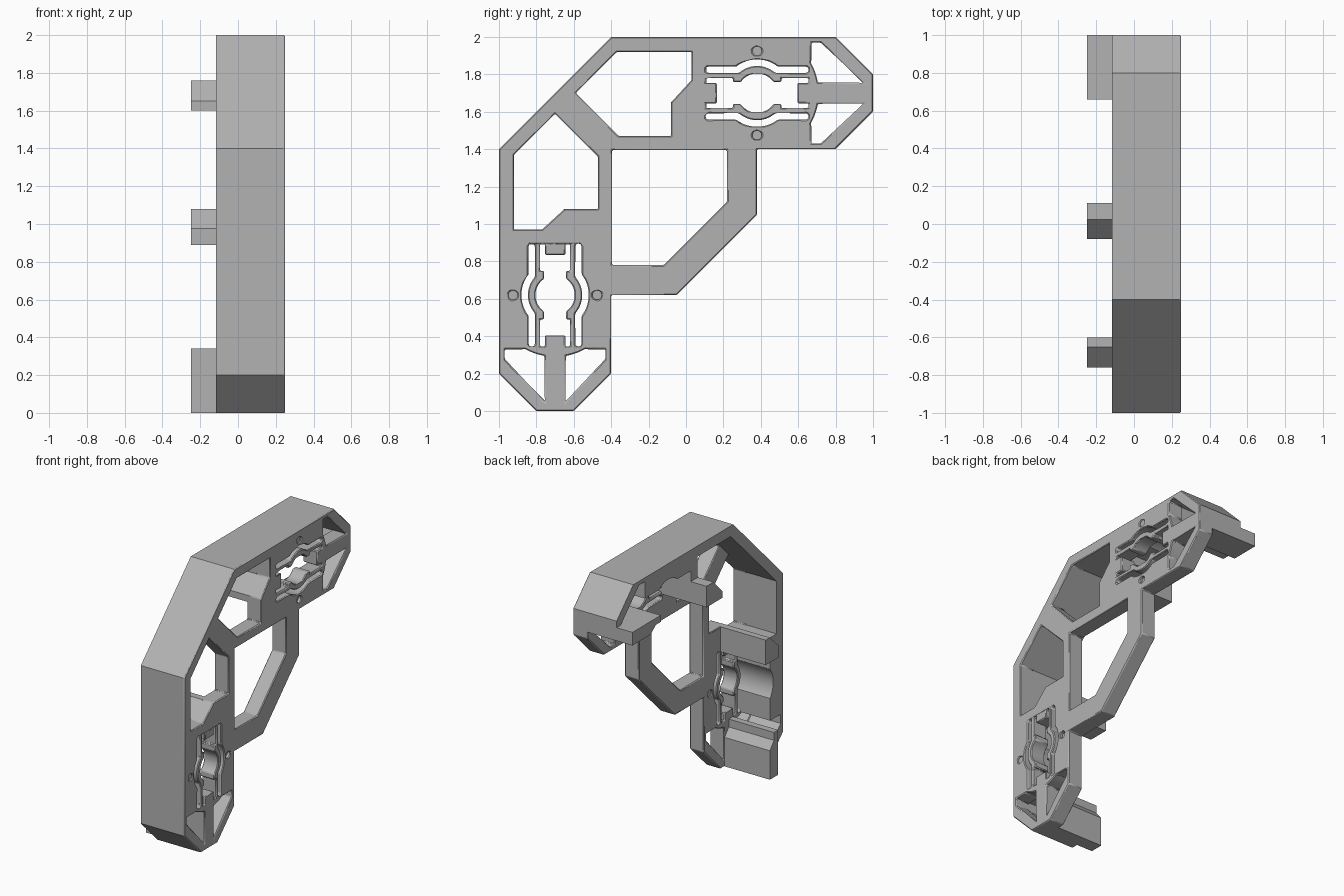
import bpy, bmesh
from math import cos, sin, radians

if "Cube" in bpy.data.objects:
    bpy.data.objects.remove(bpy.data.objects["Cube"])

grey = bpy.data.materials.new("plain_grey")
grey.use_nodes = True
GREY = (0.45, 0.45, 0.45, 1)
grey.diffuse_color = GREY
grey.node_tree.nodes["Principled BSDF"].inputs["Base Color"].default_value = GREY

CU, CV = -0.7, 0.62            # centre of the lower spring socket (y, z)
FACE, BACK, DEEP, TIP = 0.25, 0.13, -0.117, -0.25   # layers along x


def mirror(pts):
    """Reflect a (y, z) outline across the diagonal onto the other arm."""
    return [(1 - z, 1 - y) for y, z in reversed(pts)]


def arc(r, a, b, n=8):
    angles = [radians(a + (b - a) * i / n) for i in range(n + 1)]
    return [(r * cos(t), r * sin(t)) for t in angles]


def place(pts, side=1):
    return [(CU + side * u, CV + v) for u, v in pts]


def finish(name, bm):
    bmesh.ops.remove_doubles(bm, verts=bm.verts, dist=0.0002)
    bmesh.ops.recalc_face_normals(bm, faces=bm.faces)
    me = bpy.data.meshes.new(name)
    bm.to_mesh(me)
    bm.free()
    me.materials.clear()
    me.materials.append(grey)
    ob = bpy.data.objects.new(name, me)
    bpy.context.collection.objects.link(ob)
    bpy.ops.object.select_all(action='DESELECT')
    ob.select_set(True)
    bpy.context.view_layer.objects.active = ob
    bpy.ops.object.shade_smooth_by_angle(angle=radians(25))
    return ob


def prism(name, pts, x0, x1):
    """Extrude a (y, z) outline along x."""
    bm = bmesh.new()
    face = bm.faces.new([bm.verts.new((x0, y, z)) for y, z in pts])
    new = bmesh.ops.extrude_face_region(bm, geom=[face])["geom"]
    bmesh.ops.translate(bm, vec=(x1 - x0, 0, 0),
                        verts=[g for g in new if isinstance(g, bmesh.types.BMVert)])
    return finish(name, bm)


def pierced_plate(name, outlines, x0, x1):
    """Fill an outline with its holes and give it thickness along x."""
    cu = bpy.data.curves.new(name, 'CURVE')
    cu.dimensions = '2D'
    cu.fill_mode = 'BOTH'
    cu.extrude = (x1 - x0) / 2
    for pts in outlines:
        sp = cu.splines.new('POLY')
        sp.points.add(len(pts) - 1)
        for p, (y, z) in zip(sp.points, pts):
            p.co = (y, z, 0, 1)
        sp.use_cyclic_u = True
    tmp = bpy.data.objects.new("plate_outline", cu)
    bpy.context.collection.objects.link(tmp)
    bpy.context.view_layer.update()
    me = bpy.data.meshes.new_from_object(
        tmp.evaluated_get(bpy.context.evaluated_depsgraph_get()))
    bm = bmesh.new()
    bm.from_mesh(me)
    for v in bm.verts:
        v.co = (v.co.z + (x0 + x1) / 2, v.co.x, v.co.y)
    bpy.data.objects.remove(tmp)
    return finish(name, bm)


# Openings of the lower arm
frame_hole = [(-.92, .97), (-.77, .97), (-.65, 1.08), (-.47, 1.08),
              (-.47, 1.36), (-.7, 1.59), (-.92, 1.37)]
quarter = arc(.105, 6, 56) + [(.058, .13), (.08, .13), (.08, .275),
                              (.055, .275), (.055, .215)]
half = quarter + [(-u, v) for u, v in reversed(quarter)]
socket = half + [(u, -v) for u, v in reversed(half)]
slot_half = arc(.18, 3, 38) + [(.142, .265), (.134, .275), (.116, .275),
                               (.108, .265)] + arc(.145, 42, 3)
slot = slot_half + [(u, -v) for u, v in reversed(slot_half)]
end_window = [(.055, -.57), (.27, -.34), (.27, -.29), (.17, -.29)] + arc(.33, -60, -80)
screw = arc(.025, 0, 345, 23)
holes = [frame_hole, place(socket)]
screws = []
for side in (-1, 1):
    holes += [place(slot, side), place(end_window, side)]
    screws.append(place([(u + .225, v) for u, v in screw], side))
holes += screws

# Face plate with both arms and the angled inner brace
outline = [(-.8, 0), (-.6, 0), (-.4, .2), (-.4, .62), (-.05, .62), (.38, 1.05),
           (.38, 1.4), (.8, 1.4), (1, 1.6), (1, 1.8), (.8, 2), (-.4, 2),
           (-1, 1.4), (-1, .2)]
brace_hole = [(-.395, .78), (-.12, .78), (.22, 1.12), (.22, 1.395), (-.395, 1.395)]
plate = pierced_plate("face_plate",
                      [outline, brace_hole] + holes + [mirror(h) for h in holes],
                      BACK, FACE)
bev = plate.modifiers.new("soft_edges", 'BEVEL')
bev.width = 0.006
bev.segments = 1
bev.limit_method = 'ANGLE'
bev.angle_limit = radians(35)
bev.use_clamp_overlap = False

# Deep outer rim with curved recesses beside the sockets
outer = [(-.65, 0), (-.8, 0), (-1, .2), (-1, 1.4)]
recess = place(arc(.18, 38, -38, 14), -1)
inner = [(-.92, 1.37), (-.92, .95), (-.842, .95)] + recess + [
    (-.842, .34), (-.97, .34), (-.97, .27), (-.75, .05), (-.65, .05)]
prism("outer_rim", outer + mirror(outer) + mirror(inner) + inner, DEEP, FACE - .01)

# Shelves, clips and screw seats on each arm
shelf = [(-.92, .89), (-.6, .89), (-.6, 1.08), (-.65, 1.08), (-.77, .97), (-.92, .97)]
inner_clip = [(-.76, .89), (-.6, .89), (-.6, 1.08), (-.65, 1.08), (-.76, .975)]
end_clip = [(-.75, 0), (-.65, 0), (-.65, .22), (-.7, .28), (-.7, .34), (-.75, .34)]
for arm, fit in (("lower", list), ("upper", mirror)):
    prism(arm + "_shelf", fit(shelf), DEEP, BACK + .03)
    prism(arm + "_inner_clip", fit(inner_clip), TIP, BACK + .03)
    prism(arm + "_end_clip", fit(end_clip), TIP, BACK + .05)
    for i, pts in enumerate(screws):
        prism(f"{arm}_screw_seat_{i + 1}", fit(pts), BACK + .01, FACE - .025)
